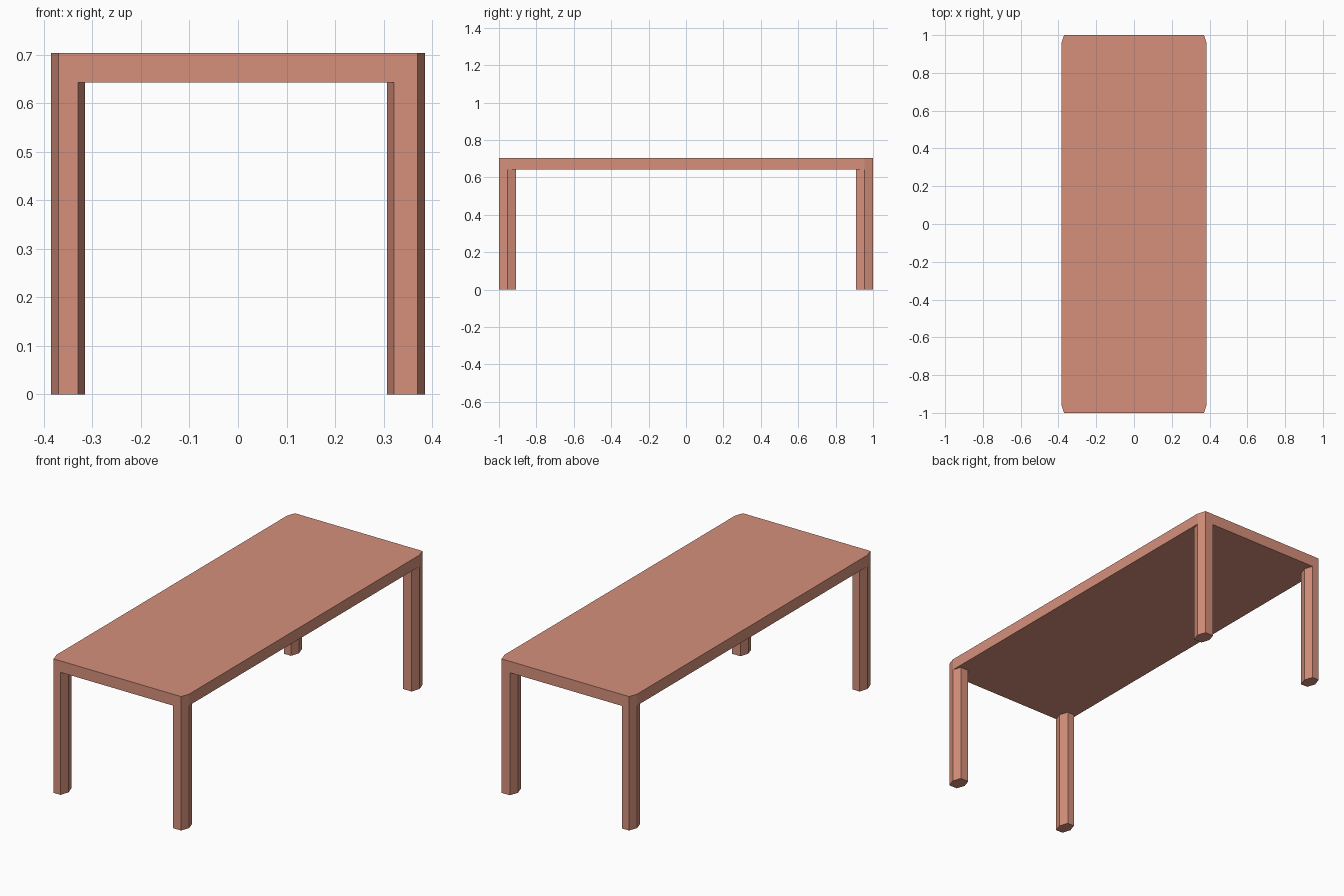
import bpy, bmesh

if "Cube" in bpy.data.objects:
    bpy.data.objects.remove(bpy.data.objects["Cube"])

TOP_Z, UNDER_Z = 0.703, 0.643   # top and underside of the slab
OX, OY = 0.385, 1.0             # half width and half length
CX, CY = 0.015, 0.045           # corner chamfer

wood = bpy.data.materials.new("terracotta_wood")
wood.diffuse_color = (0.67, 0.28, 0.2, 1)
wood.use_nodes = True
wood.node_tree.nodes["Principled BSDF"].inputs["Base Color"].default_value = wood.diffuse_color


def prism(name, outline, z0, z1):
    """Extrude a flat xy outline from z0 to z1."""
    bm = bmesh.new()
    base = bm.faces.new([bm.verts.new((x, y, z0)) for x, y in outline])
    ext = bmesh.ops.extrude_face_region(bm, geom=[base], use_keep_orig=True)
    top = [v for v in ext["geom"] if isinstance(v, bmesh.types.BMVert)]
    bmesh.ops.translate(bm, verts=top, vec=(0, 0, z1 - z0))
    bmesh.ops.recalc_face_normals(bm, faces=bm.faces)
    mesh = bpy.data.meshes.new(name)
    bm.to_mesh(mesh)
    bm.free()
    mesh.materials.append(wood)
    obj = bpy.data.objects.new(name, mesh)
    bpy.context.collection.objects.link(obj)
    return obj


# Table top with clipped corners
prism("table_top", [
    (OX, -OY + CY), (OX, OY - CY), (OX - CX, OY), (-OX + CX, OY),
    (-OX, OY - CY), (-OX, -OY + CY), (-OX + CX, -OY), (OX - CX, -OY),
], UNDER_Z, TOP_Z)

# Hexagonal legs flush with the corners; right-hand pair is slightly wider
for side, sx, width in (("left", -1, 0.07), ("right", 1, 0.078)):
    for end, sy in (("front", -1), ("back", 1)):
        outer, inner = OX, OX - width
        outline = [
            (outer, OY - CY), (outer - CX, OY), (inner + CX, OY),
            (inner, OY - CY), (inner + CX, OY - 2 * CY), (outer - CX, OY - 2 * CY),
        ]
        prism(f"{end}_{side}_leg", [(sx * x, sy * y) for x, y in outline], 0, UNDER_Z)
